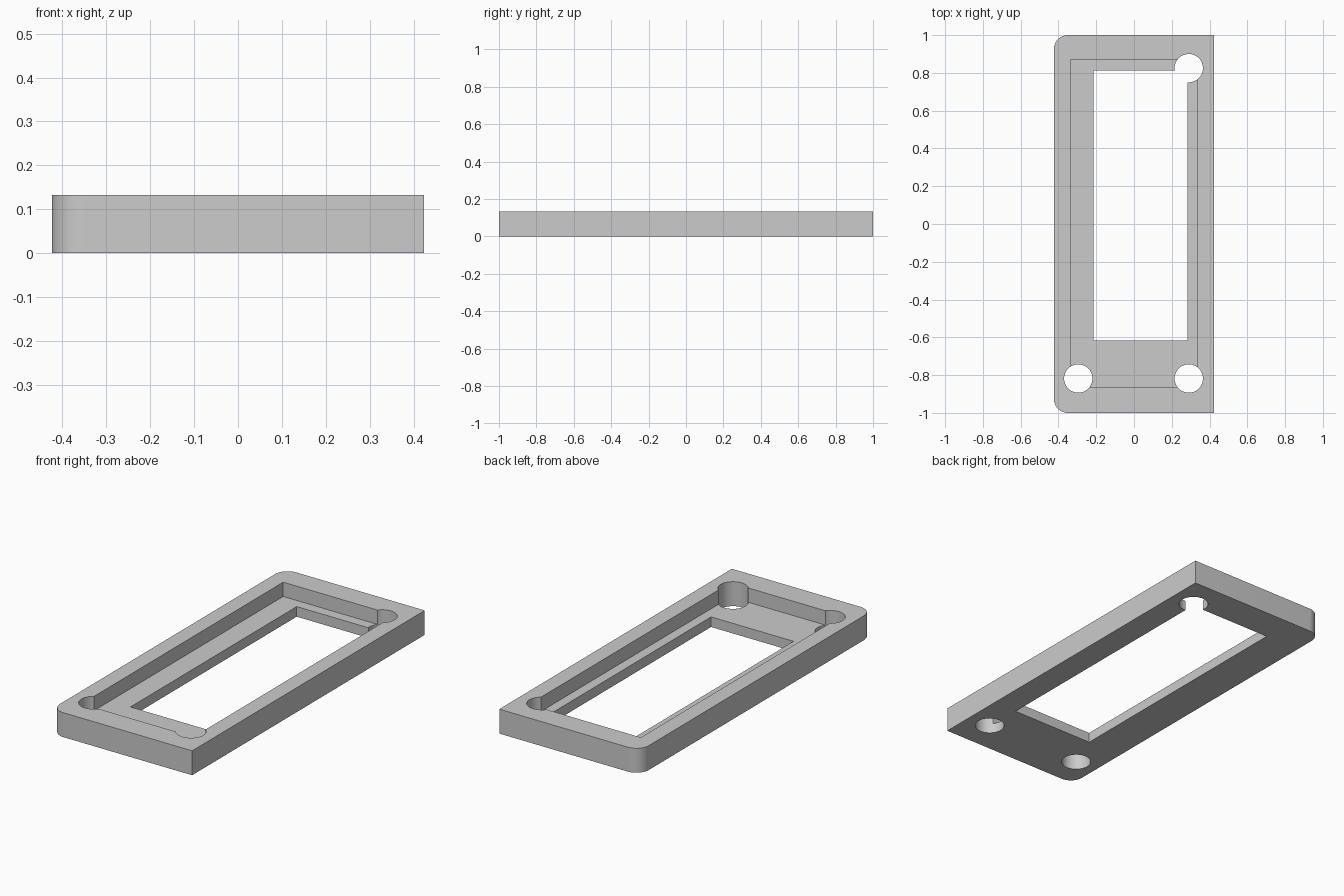
import bpy
import bmesh

if "Cube" in bpy.data.objects:
    bpy.data.objects.remove(bpy.data.objects["Cube"], do_unlink=True)

HEIGHT = 0.133
FLOOR = 0.055          # thickness of the recessed ledge
CORNER = 0.074
HOLE_RADIUS = 0.075

grey = bpy.data.materials.new("plain grey")
grey.use_nodes = True
colour = (0.6, 0.6, 0.6, 1)
grey.diffuse_color = colour
grey.node_tree.nodes["Principled BSDF"].inputs["Base Color"].default_value = colour


def make_object(name, bm):
    mesh = bpy.data.meshes.new(name)
    bm.to_mesh(mesh)
    bm.free()
    mesh.materials.append(grey)
    obj = bpy.data.objects.new(name, mesh)
    bpy.context.collection.objects.link(obj)
    return obj


def box(low, high):
    bm = bmesh.new()
    bmesh.ops.create_cube(bm, size=1)
    for v in bm.verts:
        v.co = [(a + b) / 2 + c * (b - a) for a, b, c in zip(low, high, v.co)]
    return bm


def cylinder(x, y):
    bm = bmesh.new()
    bmesh.ops.create_cone(bm, cap_ends=True, segments=48, radius1=HOLE_RADIUS,
                          radius2=HOLE_RADIUS, depth=1)
    bmesh.ops.translate(bm, verts=bm.verts, vec=(x, y, 0))
    return bm


# Outer block, rounded on its two right-hand vertical edges
bm = box((-0.424, -1, 0), (0.424, 1, HEIGHT))
edges = [e for e in bm.edges if all(v.co.x < 0 for v in e.verts)
         and abs(e.verts[0].co.z - e.verts[1].co.z) > 0.1]
bmesh.ops.bevel(bm, geom=edges, offset=CORNER, segments=12, profile=0.5,
                affect='EDGES')
frame = make_object("frame", bm)

# Recess, window opening and three screw holes
cutters = [
    make_object("recess_cutter", box((-0.337, -0.863, FLOOR), (0.336, 0.87, 1))),
    make_object("window_cutter", box((-0.215, -0.618, -1), (0.282, 0.812, 0.5))),
]
for x, y in ((0.29, 0.825), (-0.295, -0.818), (0.29, -0.818)):
    cutters.append(make_object("hole_cutter", cylinder(x, y)))

bpy.ops.object.select_all(action='DESELECT')
bpy.context.view_layer.objects.active = frame
frame.select_set(True)
for cutter in cutters:
    cutter.hide_render = True
    cut = frame.modifiers.new("cut", 'BOOLEAN')
    cut.operation = 'DIFFERENCE'
    cut.solver = 'EXACT'
    cut.object = cutter
    bpy.ops.object.modifier_apply(modifier=cut.name)
    bpy.data.objects.remove(cutter, do_unlink=True)

bpy.ops.object.shade_smooth_by_angle()
